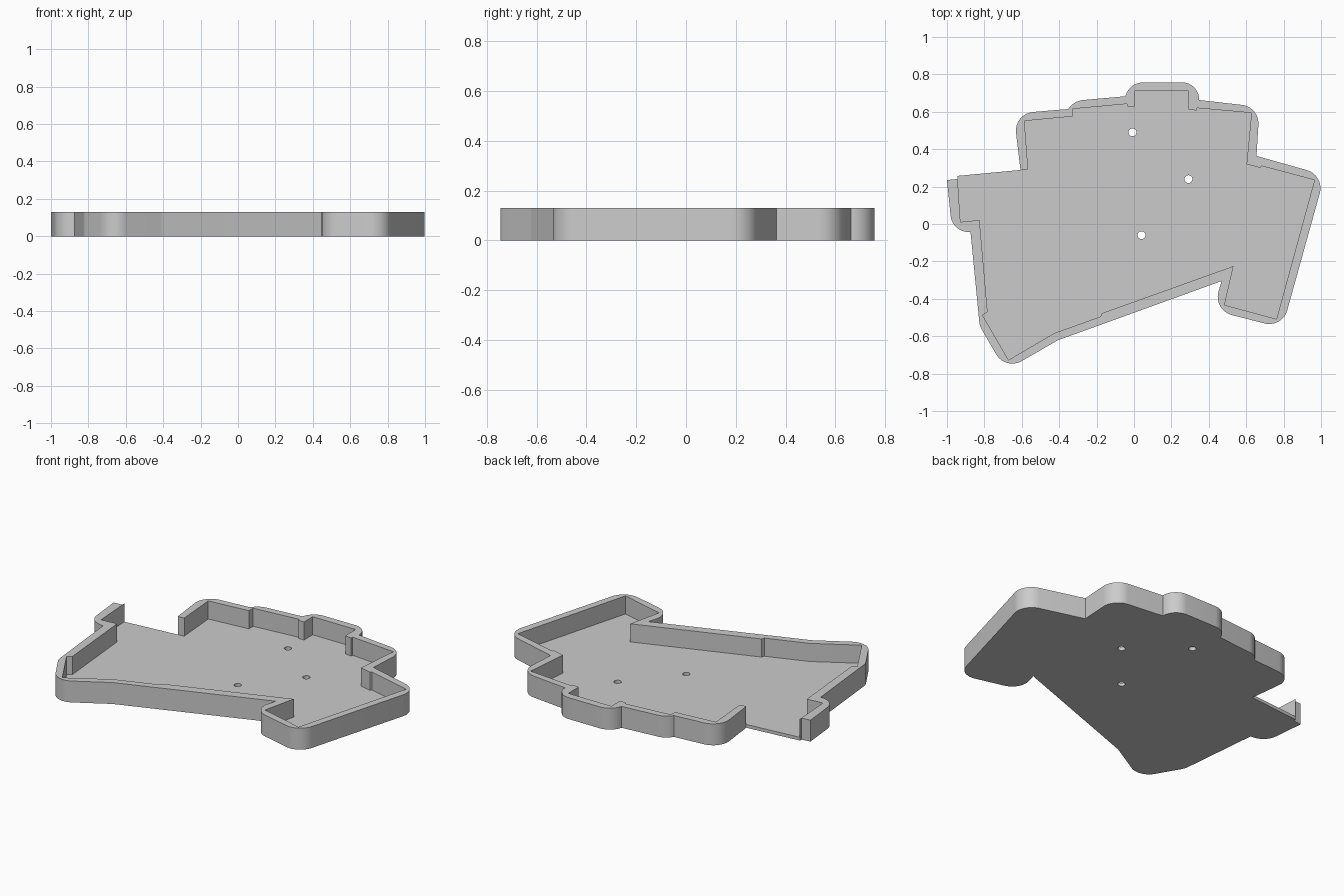
import bpy, bmesh, math
from mathutils import Vector

old = bpy.data.objects.get("Cube")
if old:
    bpy.data.objects.remove(old, do_unlink=True)

HEIGHT, FLOOR, R = 0.13, 0.02, 0.1

# Outer outline; a third value is the corner radius
outer = [(-1, .235), (-.945, .24), (-.945, .257), (-.607, .289), (-.643, .59, R),
         (-.35, .615), (-.323, .658, R), (-.046, .683), (-.026, .757, R),
         (.35, .757, R), (.348, .663), (.671, .626, R), (.655, .364),
         (1.02, .261, R), (.793, -.556, R), (.423, -.461, R), (.468, -.305),
         (-.408, -.622, R), (-.687, -.783, R), (-.825, -.545, R),
         (-.874, -.043), (-.971, -.05, R)]

# Pocket outline, running out through the open back corner
inner = [(-.943, .35), (-.943, .24), (-.928, .011), (-.826, .021), (-.783, -.47),
         (-.81, -.487), (-.671, -.727), (-.425, -.583), (-.179, -.495),
         (-.174, -.478), (.532, -.225), (.484, -.433), (.762, -.508), (.965, .235),
         (.682, .31), (.676, .3), (.602, .32), (.628, .594), (.336, .62),
         (.334, .607), (.292, .612), (.292, .712), (.003, .712), (.003, .629),
         (-.035, .629), (-.038, .642), (-.329, .615), (-.329, .575),
         (-.586, .551), (-.566, .293), (-.609, .289), (-.65, .35)]


def rounded(points, steps=10):
    """Replace each corner that has a radius with an arc."""
    result = []
    for i, p in enumerate(points):
        corner = Vector(p[:2])
        if len(p) == 2:
            result.append(corner)
            continue
        to_prev = Vector(points[i - 1][:2]) - corner
        to_next = Vector(points[(i + 1) % len(points)][:2]) - corner
        half = to_prev.angle(to_next) / 2
        reach = min(p[2] / math.tan(half), to_prev.length * .98, to_next.length * .98)
        radius = reach * math.tan(half)
        a, b = to_prev.normalized(), to_next.normalized()
        center = corner + (a + b).normalized() * radius / math.sin(half)
        start, end = corner + a * reach - center, corner + b * reach - center
        for k in range(steps + 1):
            spoke = start.lerp(end, k / steps).normalized()
            result.append(center + spoke * radius)
    return result


def prism(name, points, bottom, top):
    bm = bmesh.new()
    face = bm.faces.new([bm.verts.new((p[0], p[1], bottom)) for p in points])
    lifted = bmesh.ops.extrude_face_region(bm, geom=[face])["geom"]
    verts = [v for v in lifted if isinstance(v, bmesh.types.BMVert)]
    bmesh.ops.translate(bm, verts=verts, vec=(0, 0, top - bottom))
    bmesh.ops.recalc_face_normals(bm, faces=bm.faces[:])
    mesh = bpy.data.meshes.new(name)
    bm.to_mesh(mesh)
    bm.free()
    obj = bpy.data.objects.new(name, mesh)
    bpy.context.collection.objects.link(obj)
    return obj


def cut(body, cutter):
    mod = body.modifiers.new("cut", "BOOLEAN")
    mod.operation, mod.solver, mod.object = "DIFFERENCE", "EXACT", cutter
    bpy.context.view_layer.objects.active = body
    bpy.ops.object.modifier_apply(modifier=mod.name)
    bpy.data.objects.remove(cutter, do_unlink=True)


# Tray body, hollowed by the pocket
tray = prism("case_tray", rounded(outer), 0, HEIGHT)
cut(tray, prism("pocket_cutter", inner, FLOOR, HEIGHT + .1))

# Screw holes through the floor
for x, y in [(-.008, .49), (.291, .24), (.04, -.06)]:
    ring = [(x + .021 * math.cos(t * math.tau / 24), y + .021 * math.sin(t * math.tau / 24))
            for t in range(24)]
    cut(tray, prism("hole_cutter", ring, -.1, .1))

# Plain grey material
grey = bpy.data.materials.new("light grey plastic")
grey.use_nodes = True
color = (.6, .6, .6, 1)
grey.diffuse_color = color
grey.node_tree.nodes["Principled BSDF"].inputs["Base Color"].default_value = color
tray.data.materials.clear()
tray.data.materials.append(grey)

# Smooth the rounded corners, keep the edges crisp
bpy.ops.object.select_all(action="DESELECT")
tray.select_set(True)
bpy.context.view_layer.objects.active = tray
bpy.ops.object.shade_smooth_by_angle(angle=math.radians(25))
